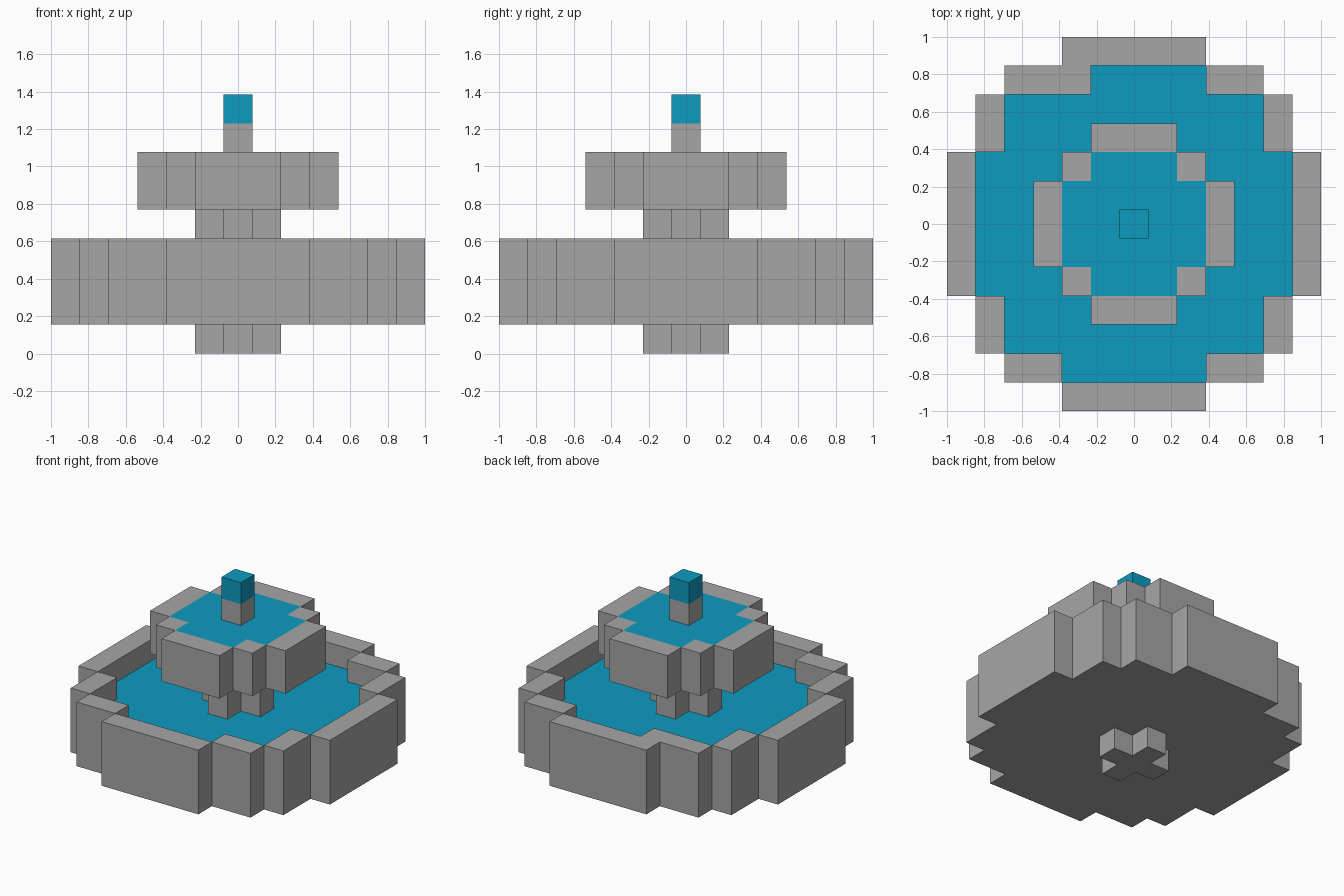
import bpy
import bmesh

cube = bpy.data.objects.get("Cube")
if cube:
    bpy.data.objects.remove(cube, do_unlink=True)

U = 2 / 13  # size of one block


def material(name, rgb):
    m = bpy.data.materials.new(name)
    m.use_nodes = True
    m.diffuse_color = (*rgb, 1)
    m.node_tree.nodes["Principled BSDF"].inputs["Base Color"].default_value = (*rgb, 1)
    return m


STONE = material("grey stone", (0.38, 0.38, 0.38))
WATER = material("blue water", (0.004, 0.33, 0.53))


def disc(half_widths):
    """Blocky disc: half_widths[k] is the reach in x of the rows k blocks from the middle."""
    n = len(half_widths) - 1
    return {(i, j) for j in range(-n, n + 1)
            for i in range(-half_widths[abs(j)], half_widths[abs(j)] + 1)}


def block_part(name, cells, z0, z1, pool=frozenset(), pool_z=0, stone=STONE):
    """Prism over the cells, from layer z0 to z1; pool cells are filled with water to pool_z."""
    bm = bmesh.new()

    def quad(points, mat=0):
        face = bm.faces.new([bm.verts.new((x * U, y * U, z * U)) for x, y, z in points])
        face.material_index = mat

    def top(cell):
        return pool_z if cell in pool else z1 if cell in cells else z0

    for i, j in cells:
        # Corners counter-clockwise, starting at the front left of the block
        ring = [(i + a, j + b) for a, b in ((-.5, -.5), (.5, -.5), (.5, .5), (-.5, .5))]
        h = top((i, j))
        quad([(x, y, h) for x, y in ring], int((i, j) in pool))
        quad([(x, y, z0) for x, y in reversed(ring)])
        # Sides only where the neighbour is lower
        for k, (di, dj) in enumerate(((0, -1), (1, 0), (0, 1), (-1, 0))):
            low = top((i + di, j + dj))
            if low < h:
                p, q = ring[k], ring[(k + 1) % 4]
                quad([(*p, low), (*q, low), (*q, h), (*p, h)])

    # Merge the blocks into large flat faces
    bmesh.ops.remove_doubles(bm, verts=bm.verts[:], dist=1e-4)
    bmesh.ops.dissolve_limit(bm, angle_limit=0.01, verts=bm.verts[:], edges=bm.edges[:],
                             delimit={'MATERIAL'})
    mesh = bpy.data.meshes.new(name)
    bm.to_mesh(mesh)
    bm.free()
    mesh.materials.append(stone)
    if pool:
        mesh.materials.append(WATER)
    obj = bpy.data.objects.new(name, mesh)
    bpy.context.collection.objects.link(obj)


plus = disc([1, 0])
single = disc([0])

# Foot and lower basin, whose rim has one extra block at the back
block_part("foot", plus, 0, 1)
lower_pool = disc([5, 5, 5, 4, 4, 2]) - {(-2, 5)}
block_part("lower_basin", disc([6, 6, 6, 5, 5, 4, 2]), 1, 4, lower_pool, 3)

# Column and upper basin, filled to the brim
block_part("column", plus, 3, 5)
block_part("upper_basin", disc([3, 3, 2, 1]), 5, 7, disc([2, 2, 1]), 7)

# Spout and water jet
block_part("spout", single, 7, 8)
block_part("water_jet", single, 8, 9, stone=WATER)

# Centre the blocks' layers: blocks sit on z = 0 and around the z axis
for o in bpy.context.collection.objects:
    if o.type == 'MESH':
        o.location = (0, 0, 0)
